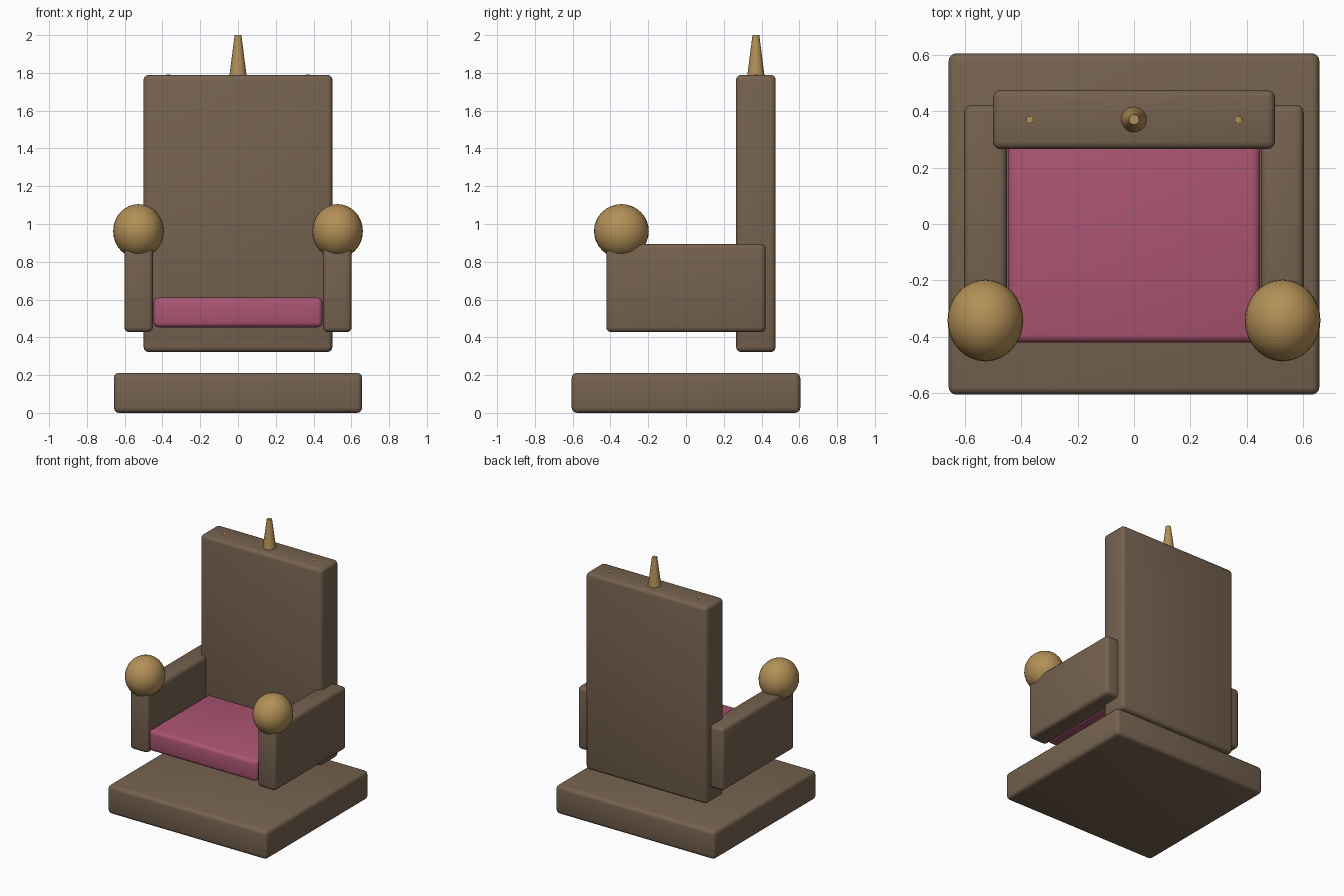
import bpy

# Remove the default cube
cube = bpy.data.objects.get("Cube")
if cube:
    bpy.data.objects.remove(cube, do_unlink=True)


def material(name, rgb):
    m = bpy.data.materials.new(name)
    m.use_nodes = True
    color = (*rgb, 1.0)
    m.diffuse_color = color
    node = next(n for n in m.node_tree.nodes if n.type == 'BSDF_PRINCIPLED')
    node.inputs["Base Color"].default_value = color
    node.inputs["Roughness"].default_value = 0.7
    return m


wood = material("brown wood", (0.18, 0.122, 0.078))
fabric = material("rose fabric", (0.41, 0.09, 0.17))
gold = material("old gold", (0.45, 0.28, 0.095))


def finish(name, mat, angle):
    ob = bpy.context.object
    ob.name = name
    ob.data.materials.append(mat)
    bpy.ops.object.shade_smooth_by_angle(angle=angle)
    return ob


def rounded_box(name, low, high, mat, radius=0.027):
    """Box between two corners, with its edges rounded."""
    center = [(a + b) / 2 for a, b in zip(low, high)]
    bpy.ops.mesh.primitive_cube_add(size=1, location=center)
    ob = bpy.context.object
    ob.scale = [b - a for a, b in zip(low, high)]
    bpy.ops.object.transform_apply(location=False, rotation=False, scale=True)
    bevel = ob.modifiers.new("Rounded edges", 'BEVEL')
    bevel.width = radius
    bevel.segments = 3
    bpy.ops.object.modifier_apply(modifier=bevel.name)
    return finish(name, mat, 0.7)


def spike(name, x, bottom, top, r1, r2):
    bpy.ops.mesh.primitive_cone_add(vertices=24, radius1=r1, radius2=r2, depth=top - bottom,
                                    location=(x, 0.37, (bottom + top) / 2))
    return finish(name, gold, 0.7)


# Plinth, back and seat
rounded_box("plinth", (-0.657, -0.605, 0), (0.657, 0.605, 0.212), wood)
rounded_box("backrest", (-0.5, 0.265, 0.322), (0.5, 0.475, 1.79), wood)
rounded_box("seat_cushion", (-0.447, -0.42, 0.453), (0.447, 0.40, 0.61), fabric)

# Arms with their knobs, and the buried side finials
for side, s in (("left", 1), ("right", -1)):
    xs = sorted((s * 0.45, s * 0.602))
    rounded_box(side + "_arm", (xs[0], -0.422, 0.427), (xs[1], 0.422, 0.895), wood)
    bpy.ops.mesh.primitive_uv_sphere_add(segments=32, ring_count=16, radius=1,
                                         location=(s * 0.527, -0.342, 0.962))
    bpy.context.object.scale = (0.134, 0.145, 0.143)
    bpy.ops.object.transform_apply(location=False, rotation=False, scale=True)
    finish(side + "_arm_knob", gold, 1.0)
    spike(side + "_finial", s * 0.37, 1.62, 1.792, 0.04, 0.012)

# Centre finial on top of the back
spike("centre_finial", 0, 1.75, 2.0, 0.05, 0.018)
